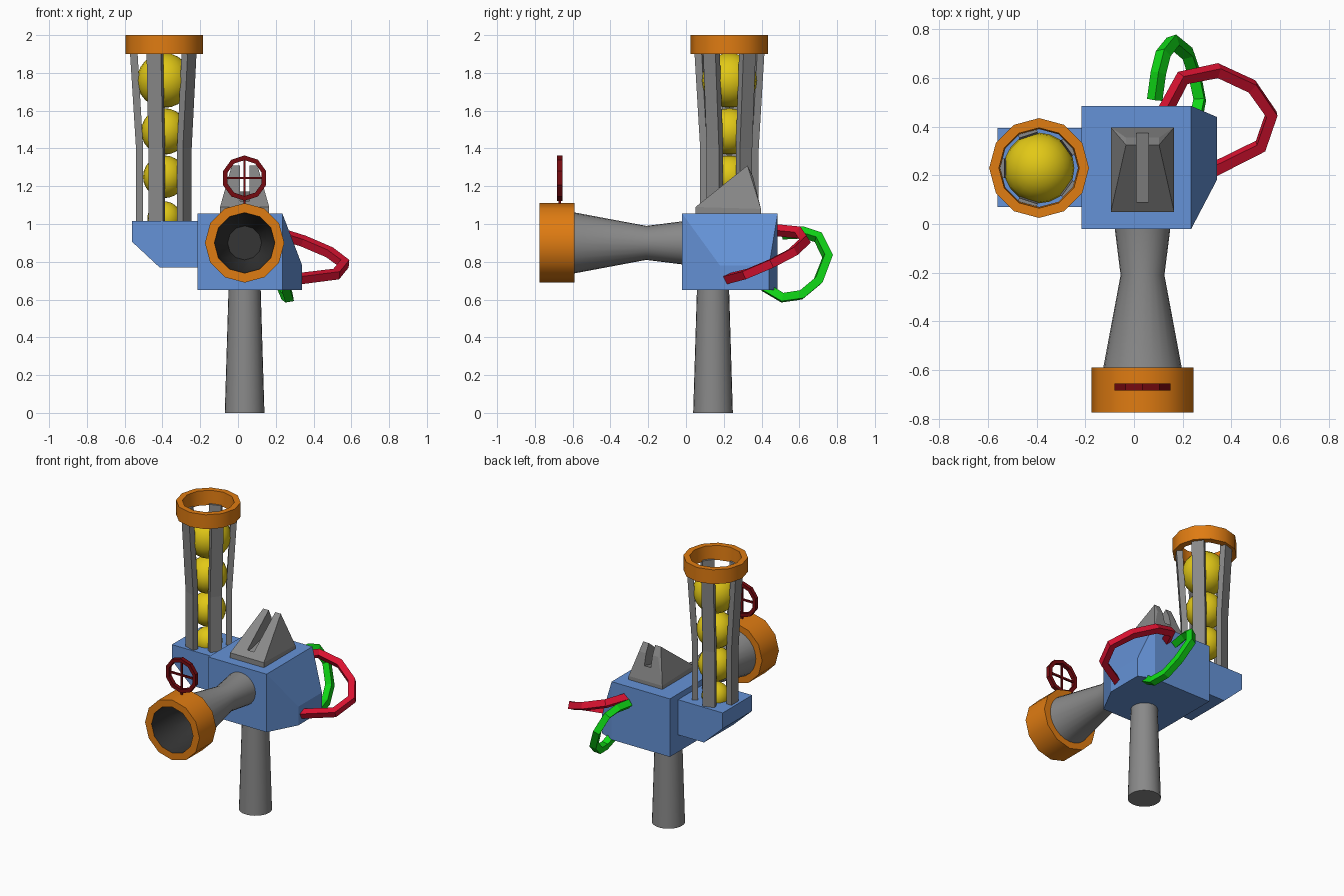
import bpy, bmesh, math
from mathutils import Matrix, Vector

if "Cube" in bpy.data.objects:
    bpy.data.objects.remove(bpy.data.objects["Cube"])


def mat(name, r, g, b):
    m = bpy.data.materials.new(name)
    m.diffuse_color = (r, g, b, 1)
    m.use_nodes = True
    m.node_tree.nodes["Principled BSDF"].inputs["Base Color"].default_value = m.diffuse_color
    return m


BLUE = mat("blue", 0.13, 0.29, 0.68)
GREY = mat("grey", 0.25, 0.25, 0.25)
ORANGE = mat("orange", 0.74, 0.20, 0.006)
YELLOW = mat("yellow", 0.76, 0.58, 0.008)
DARK = mat("dark grey", 0.035, 0.035, 0.035)
RED = mat("red", 0.70, 0.006, 0.03)
MAROON = mat("dark red", 0.18, 0.003, 0.005)
GREEN = mat("green", 0.005, 0.68, 0.008)


def finish(name, bm, material, matrix=Matrix(), smooth=False):
    me = bpy.data.meshes.new(name)
    bm.transform(matrix)
    bm.to_mesh(me)
    bm.free()
    me.materials.append(material)
    ob = bpy.data.objects.new(name, me)
    bpy.context.collection.objects.link(ob)
    if smooth:
        bpy.ops.object.select_all(action='DESELECT')
        ob.select_set(True)
        bpy.context.view_layer.objects.active = ob
        bpy.ops.object.shade_smooth_by_angle(angle=math.radians(40))
    return ob


def hull(name, pts, material):
    bm = bmesh.new()
    for p in pts:
        bm.verts.new(p)
    bmesh.ops.convex_hull(bm, input=bm.verts)
    bmesh.ops.dissolve_limit(bm, angle_limit=0.02, verts=bm.verts, edges=bm.edges)
    bmesh.ops.recalc_face_normals(bm, faces=bm.faces)
    return finish(name, bm, material)


def prism(name, pts, offset, material, matrix=Matrix()):
    bm = bmesh.new()
    f = bm.faces.new([bm.verts.new(p) for p in pts])
    ext = bmesh.ops.extrude_face_region(bm, geom=[f], use_keep_orig=True)
    bmesh.ops.translate(bm, vec=offset,
                        verts=[v for v in ext["geom"] if isinstance(v, bmesh.types.BMVert)])
    bmesh.ops.recalc_face_normals(bm, faces=bm.faces)
    return finish(name, bm, material, matrix)


def lathe(name, profile, n, material, matrix, closed=False, smooth=True):
    # profile of (radius, height), running upwards on outward-facing sides
    bm = bmesh.new()
    rings = [[bm.verts.new((r * math.cos(2 * math.pi * i / n), r * math.sin(2 * math.pi * i / n), h))
              for i in range(n)] for r, h in profile]
    pairs = list(zip(rings, rings[1:])) + ([(rings[-1], rings[0])] if closed else [])
    for a, b in pairs:
        for i in range(n):
            j = (i + 1) % n
            bm.faces.new((a[i], a[j], b[j], b[i]))
    bmesh.ops.remove_doubles(bm, verts=bm.verts, dist=1e-5)
    return finish(name, bm, material, matrix, smooth)


def tube(name, pts, radius, material):
    cu = bpy.data.curves.new(name, 'CURVE')
    cu.dimensions = '3D'
    cu.bevel_depth, cu.bevel_resolution, cu.use_fill_caps = radius, 0, True
    sp = cu.splines.new('POLY')
    sp.points.add(len(pts) - 1)
    for p, co in zip(sp.points, pts):
        p.co = (*co, 1)
    tmp = bpy.data.objects.new(name + "_path", cu)
    bpy.context.collection.objects.link(tmp)
    dg = bpy.context.evaluated_depsgraph_get()
    me = bpy.data.meshes.new_from_object(tmp.evaluated_get(dg))
    bpy.data.objects.remove(tmp)
    me.materials.clear()
    me.materials.append(material)
    for p in me.polygons:
        p.use_smooth = False
    bpy.context.collection.objects.link(bpy.data.objects.new(name, me))


# Main body with a bulging right side
hull("body",
     [(x, y, z) for x in (-0.215, 0.235) for y in (-0.02, 0.485) for z in (0.65, 1.055)]
     + [(0.34, y, z) for y in (0.18, 0.44) for z in (0.65, 0.78)], BLUE)

# Side bracket under the ball hopper
prism("hopper_base", [(x, 0.07, z) for x, z in
      ((-0.56, 1.015), (-0.56, 0.905), (-0.415, 0.77), (-0.2, 0.77), (-0.2, 1.015))],
      (0, 0.325, 0), BLUE)

# Handle
lathe("handle", [(0, 0), (0.105, 0), (0.085, 0.66), (0, 0.66)], 24, GREY,
      Matrix.Translation((0.035, 0.143, 0)))

# Barrel, muzzle ring and bore, turned about the forward axis
FWD = Matrix.Translation((0.035, 0, 0.90)) @ Matrix.Rotation(math.pi / 2, 4, 'X')
lathe("barrel", [(0.115, 0), (0.114, 0.02), (0.09, 0.21), (0.163, 0.60)], 24, GREY, FWD)
lathe("muzzle_ring", [(0.15, 0.59), (0.21, 0.59), (0.21, 0.775), (0.16, 0.775)],
      12, ORANGE, FWD)
lathe("bore", [(0.16, 0.775), (0.145, 0.6), (0.09, 0.42), (0, 0.42)], 12, DARK, FWD)

# Hopper: top ring, five slats and four balls
HOP = Matrix.Translation((-0.39, 0.23, 0))
lathe("hopper_ring", [(0.16, 1.90), (0.205, 1.90), (0.205, 2.0), (0.165, 2.0)],
      12, ORANGE, HOP, closed=True)
for i in range(5):
    prism(f"hopper_slat_{i + 1}", [(r, -0.04, z) for r, z in
          ((0.15, 1.0), (0.15, 1.4), (0.182, 1.91), (0.142, 1.91), (0.112, 1.4), (0.112, 1.0))],
          (0, 0.08, 0), GREY, HOP @ Matrix.Rotation(math.radians(180 + 72 * i), 4, 'Z'))
for i, (z, r) in enumerate(((1.03, 0.09), (1.25, 0.113), (1.49, 0.123), (1.76, 0.145))):
    bm = bmesh.new()
    bmesh.ops.create_uvsphere(bm, u_segments=20, v_segments=12, radius=r)
    finish(f"ball_{i + 1}", bm, YELLOW, HOP @ Matrix.Translation((0, 0, z)), True)

# Rear sight: tapered wedge with a slot cut through it
sight = hull("rear_sight",
             [(x, y, z) for x in (-0.095, 0.165) for y, z in
              ((0.05, 1.05), (0.05, 1.09), (0.397, 1.05), (0.397, 1.08))]
             + [(0.035 + s * 0.068, y, z) for s in (-1, 1) for y, z in ((0.325, 1.31), (0.355, 1.25))]
             + [(0.035 + s * 0.09, 0.16, 1.18) for s in (-1, 1)], GREY)
cutter = prism("sight_slot_cutter", [(0.01, y, z) for y, z in
               ((0.09, 1.105), (0.5, 1.20), (0.5, 1.5), (0.09, 1.5))], (0.05, 0, 0), GREY)
cutter.hide_render = True
cutter.hide_viewport = True
mod = sight.modifiers.new("slot", 'BOOLEAN')
mod.operation, mod.object, mod.solver = 'DIFFERENCE', cutter, 'EXACT'

# Front sight: ring with cross hairs above the muzzle
AIM = Matrix.Translation((0.035, 0, 1.243)) @ Matrix.Rotation(math.pi / 2, 4, 'X')
lathe("front_sight_ring", [(0.095, 0.655), (0.12, 0.655), (0.12, 0.683), (0.095, 0.683)],
      10, MAROON, AIM @ Matrix.Rotation(math.radians(18), 4, 'Z'), closed=True, smooth=False)
for name, sx, sz, z in (("vertical", 0.012, 0.26, 1.225), ("horizontal", 0.21, 0.012, 1.243)):
    bm = bmesh.new()
    bmesh.ops.create_cube(bm, size=1)
    finish("front_sight_" + name, bm, MAROON,
           Matrix.Translation((0.035, -0.669, z)) @ Matrix.Diagonal((sx, 0.012, sz, 1)))

# Loose hoses at the back
tube("red_hose", [(0.12, 0.45, 0.97), (0.20, 0.60, 0.955), (0.345, 0.63, 0.91),
                  (0.485, 0.565, 0.85), (0.565, 0.45, 0.79), (0.52, 0.32, 0.735),
                  (0.32, 0.22, 0.71)], 0.032, RED)
tube("green_hose", [(0.085, 0.51, 0.95), (0.10, 0.62, 0.955), (0.12, 0.70, 0.93),
                    (0.16, 0.75, 0.83), (0.22, 0.70, 0.70), (0.25, 0.61, 0.625),
                    (0.27, 0.51, 0.61), (0.25, 0.41, 0.67)], 0.032, GREEN)
